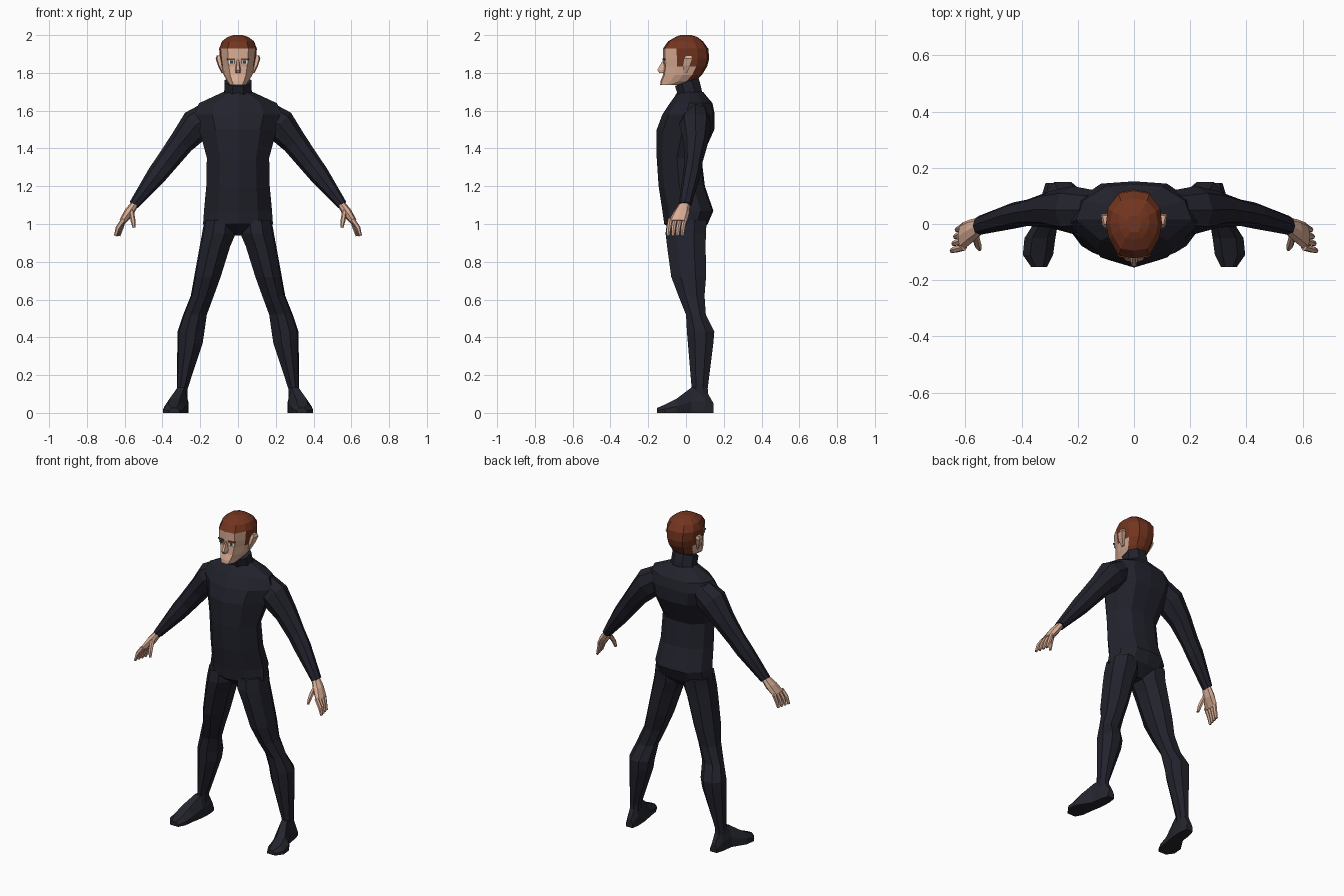
import bpy, bmesh, math
from mathutils import Vector, Matrix


def mat(name, r, g, b):
    m = bpy.data.materials.new(name)
    m.diffuse_color = (r, g, b, 1)
    return m


SUIT = mat("dark navy suit", 0.016, 0.016, 0.026)
SHOE = mat("charcoal shoe", 0.018, 0.019, 0.027)
SKIN = mat("skin", 0.70, 0.42, 0.30)
HAIR = mat("auburn hair", 0.17, 0.035, 0.014)
WHITE = mat("eye white", 0.8, 0.8, 0.78)
IRIS = mat("dark iris", 0.03, 0.05, 0.07)


def loft(name, rings, mats, mirror=False, rule=None):
    """Skin a list of equal-length point rings, capped at both ends."""
    bm = bmesh.new()
    vs = [[bm.verts.new(p) for p in r] for r in rings]
    n = len(vs[0])
    for a, b in zip(vs, vs[1:]):
        for i in range(n):
            j = (i + 1) % n
            bm.faces.new((a[i], a[j], b[j], b[i]))
    bm.faces.new(vs[0])
    bm.faces.new(vs[-1])
    bmesh.ops.recalc_face_normals(bm, faces=bm.faces)
    if rule:
        for f in bm.faces:
            f.material_index = rule(f.calc_center_median())
    me = bpy.data.meshes.new(name)
    bm.to_mesh(me)
    bm.free()
    ob = bpy.data.objects.new(name, me)
    bpy.context.collection.objects.link(ob)
    for m in mats:
        me.materials.append(m)
    if mirror:
        ob.modifiers.new("mirror", "MIRROR").use_mirror_merge = False
    return ob


def symmetric(half):
    """Complete a half outline (x >= 0, front to back) into a full ring."""
    return half + [(-x, y) for x, y in reversed(half[1:-1])]


def flat_ring(shape, z, x0, x1, y0, y1):
    cx, cy, hx, hy = (x0 + x1) / 2, (y0 + y1) / 2, (x1 - x0) / 2, (y1 - y0) / 2
    return [(cx + u * hx, cy + v * hy, z) for u, v in shape]


def tube(stations, n=8):
    """Rings across a path in the xz plane: x, y, z, width radius, depth radius."""
    rings = []
    for i, (x, y, z, rw, rd) in enumerate(stations):
        a, b = stations[max(i - 1, 0)], stations[min(i + 1, len(stations) - 1)]
        t = Vector((b[0] - a[0], b[2] - a[2])).normalized()
        ring = []
        for k in range(n):
            w = 2 * math.pi * k / n
            c, s = math.cos(w) * rw, math.sin(w) * rd
            ring.append((x - t.y * c, y + s, z + t.x * c))
        rings.append(ring)
    return rings


# Torso
BODY = symmetric([(0, -1), (0.58, -0.76), (1, -0.1), (0.88, 0.5), (0.5, 0.94), (0, 1)])
torso = [(0.94, 0.05, -0.04, 0.05), (1.0, 0.185, -0.115, 0.115), (1.07, 0.18, -0.125, 0.145),
         (1.2, 0.168, -0.145, 0.10), (1.35, 0.165, -0.155, 0.082), (1.5, 0.205, -0.155, 0.15),
         (1.58, 0.235, -0.125, 0.152), (1.64, 0.205, -0.085, 0.14),
         (1.675, 0.13, -0.06, 0.11), (1.70, 0.075, -0.045, 0.09)]
loft("torso", [flat_ring(BODY, z, -w, w, f, b) for z, w, f, b in torso], [SUIT])

# High collar, tilted up at the back
OCT = [(math.cos(math.pi * k / 4 + math.pi / 8) * 1.05,
        math.sin(math.pi * k / 4 + math.pi / 8) * 1.05) for k in range(8)]
collar = []
for z, w, f, b in ((1.655, 0.085, -0.04, 0.09), (1.70, 0.074, -0.045, 0.082), (1.755, 0.074, -0.06, 0.068)):
    collar.append([(x, y, zz + (y - 0.01) * 0.35) for x, y, zz in flat_ring(OCT, z, -w, w, f, b)])
loft("collar", collar, [SUIT])

# Legs
LEG = [(-0.35, -0.95), (0.35, -1), (0.9, -0.45), (1, 0.4), (0.5, 1), (-0.35, 1), (-0.95, 0.5), (-1, -0.3)]
legs = [(1.02, 0.01, 0.178, -0.10, 0.11), (0.95, 0.012, 0.19, -0.108, 0.105),
        (0.88, 0.042, 0.203, -0.10, 0.104), (0.72, 0.092, 0.232, -0.078, 0.106),
        (0.62, 0.128, 0.25, -0.04, 0.098), (0.52, 0.165, 0.29, 0.0, 0.105),
        (0.43, 0.178, 0.32, 0.005, 0.15), (0.37, 0.187, 0.321, 0.01, 0.145),
        (0.13, 0.266, 0.324, 0.03, 0.115), (0.05, 0.27, 0.325, 0.03, 0.12)]
loft("legs", [flat_ring(LEG, *r) for r in legs], [SUIT], mirror=True)

# Shoes
SOLE = [(-1, 0), (1, 0), (1, 0.45), (0.5, 1), (-0.5, 1), (-1, 0.45)]
shoe = [(0.146, 0.293, 0.022, 0.05), (0.10, 0.296, 0.033, 0.13), (0.03, 0.302, 0.036, 0.135),
        (-0.05, 0.335, 0.055, 0.075), (-0.11, 0.342, 0.054, 0.045), (-0.153, 0.338, 0.028, 0.026)]
loft("shoes", [[(c + u * w, y, v * h) for u, v in SOLE] for y, c, w, h in shoe], [SHOE], mirror=True)

# Arms
arm = [(0.14, 0.05, 1.58, 0.075, 0.07), (0.22, 0.05, 1.525, 0.088, 0.085),
       (0.30, 0.052, 1.43, 0.067, 0.065), (0.38, 0.04, 1.325, 0.058, 0.047),
       (0.43, 0.03, 1.26, 0.053, 0.047), (0.552, -0.005, 1.10, 0.027, 0.034)]
loft("arms", tube(arm), [SUIT], mirror=True)

# Hands: palm, four fingers, thumb
palm = [(0.54, -0.005, 1.115, 0.02, 0.027), (0.578, -0.025, 1.06, 0.026, 0.043),
        (0.612, -0.045, 1.012, 0.018, 0.05)]
loft("palms", tube(palm), [SKIN], mirror=True)
for i in range(4):
    y = -0.083 + i * 0.025
    d = i * 0.006
    finger = [(0.605, y, 1.025, 0.013, 0.0125), (0.636 - d, y - 0.008, 0.98, 0.012, 0.0125),
              (0.649 - d, y - 0.012, 0.937, 0.008, 0.009)]
    loft("fingers_%d" % (i + 1), tube(finger, 6), [SKIN], mirror=True)
thumb = [(0.565, -0.04, 1.075, 0.013, 0.017), (0.556, -0.075, 1.02, 0.013, 0.014),
         (0.55, -0.088, 0.98, 0.008, 0.009)]
loft("thumbs", tube(thumb, 6), [SKIN], mirror=True)

# Head with hair coloured by position
SKULL = symmetric([(0, -1), (0.55, -0.92), (0.9, -0.4), (1, 0.02), (0.93, 0.5), (0.55, 0.92), (0, 1)])
head = [(1.735, 0.042, -0.137, -0.045), (1.757, 0.058, -0.135, 0.05), (1.79, 0.076, -0.122, 0.085),
        (1.835, 0.088, -0.117, 0.112), (1.875, 0.095, -0.122, 0.123), (1.928, 0.10, -0.122, 0.118),
        (1.967, 0.085, -0.095, 0.09), (1.99, 0.055, -0.055, 0.06), (2.0, 0.025, -0.03, 0.03)]


def hairline(c):
    return int(c.z > 1.925 or (c.y > 0.03 and c.z > 1.765) or (c.y > -0.04 and c.z > 1.84))


loft("head", [flat_ring(SKULL, z, -w, w, f, b) for z, w, f, b in head], [SKIN, HAIR], rule=hairline)

# Nose
nose = [(1.868, 0.008, -0.122), (1.815, 0.017, -0.152), (1.80, 0.015, -0.142)]
loft("nose", [[(-w, -0.105, z), (-w * 0.5, y, z), (w * 0.5, y, z), (w, -0.105, z)] for z, w, y in nose], [SKIN])

# Ears
ear = [(1.80, 0.088, -0.012, 0.006), (1.84, 0.107, -0.018, 0.022), (1.875, 0.118, -0.012, 0.035),
       (1.893, 0.112, 0.0, 0.03)]
loft("ears", [[(0.07, a, z), (x - 0.006, a, z), (x, b, z), (0.07, b, z)] for z, x, a, b in ear],
     [SKIN], mirror=True)


# Eyes and brows as thin plates
def plate(name, x, y, z, w, h, m):
    ob = loft(name, [[(-w, s, -h), (w, s, -h), (w, s, h), (-w, s, h)] for s in (-0.004, 0.004)], [m], mirror=True)
    ob.data.transform(Matrix.Translation((x, y, z)) @ Matrix.Rotation(math.radians(11), 4, 'Z'))


plate("eye_whites", 0.036, -0.1125, 1.857, 0.017, 0.008, WHITE)
plate("irises", 0.034, -0.1145, 1.857, 0.008, 0.008, IRIS)
plate("eyebrows", 0.037, -0.1155, 1.873, 0.022, 0.004, HAIR)
